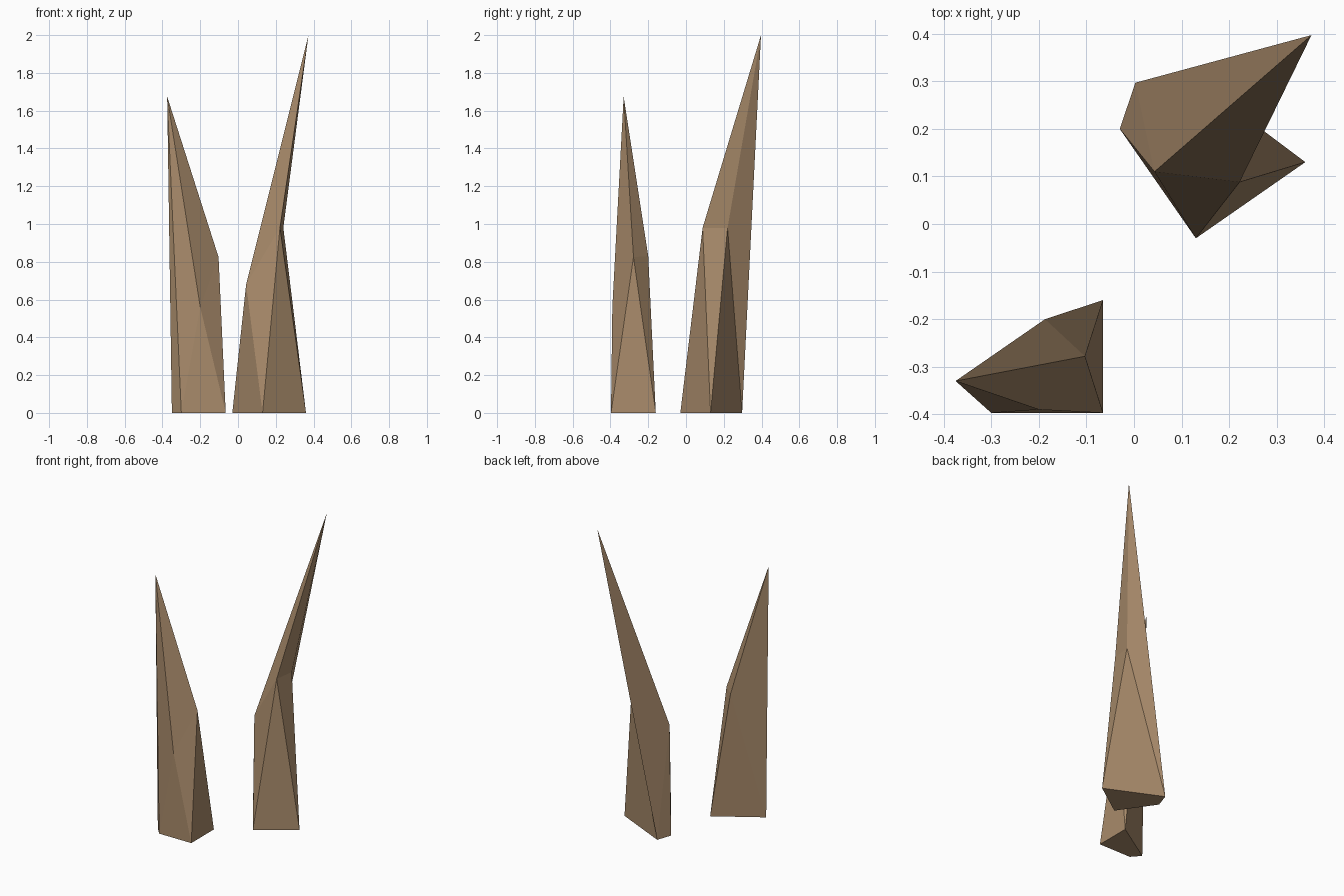
import bpy, bmesh

if "Cube" in bpy.data.objects:
    bpy.data.objects.remove(bpy.data.objects["Cube"])

# One flat wood/stone brown for both shards
brown = bpy.data.materials.new("warm_brown")
brown.diffuse_color = (0.39, 0.255, 0.145, 1.0)
brown.use_nodes = True
brown.node_tree.nodes["Principled BSDF"].inputs["Base Color"].default_value = brown.diffuse_color


def spike(name, base, shoulders, tip, sides):
    """Faceted shard: ground polygon, shoulder points and a tip.
    Sides use letters: digits = base corners, a.. = shoulders, T = tip."""
    bm = bmesh.new()
    pts = {str(i): bm.verts.new((x, y, 0)) for i, (x, y) in enumerate(base)}
    pts.update({"abc"[i]: bm.verts.new(p) for i, p in enumerate(shoulders)})
    pts["T"] = bm.verts.new(tip)
    bm.faces.new([pts[str(i)] for i in range(len(base))])
    for side in sides.split():
        bm.faces.new([pts[k] for k in side])
    bmesh.ops.recalc_face_normals(bm, faces=bm.faces)
    mesh = bpy.data.meshes.new(name)
    bm.to_mesh(mesh)
    bm.free()
    mesh.materials.append(brown)
    bpy.context.collection.objects.link(bpy.data.objects.new(name, mesh))


# Tall shard leaning to the back right
spike("tall_spike",
      [(0.13, -0.03), (0.36, 0.13), (0.003, 0.297), (-0.03, 0.20)],
      [(0.043, 0.11, 0.68), (0.222, 0.088, 0.98), (0.24, 0.22, 0.98)],
      (0.373, 0.397, 2.0),
      "01b 1cb cTb 12c 2Tc 23a 2aT 30a 0ba abT")

# Short shard leaning to the left
spike("short_spike",
      [(-0.30, -0.397), (-0.065, -0.397), (-0.065, -0.16), (-0.35, -0.34)],
      [(-0.103, -0.278, 0.825), (-0.187, -0.20, 0.83), (-0.20, -0.39, 0.56)],
      (-0.375, -0.33, 1.675),
      "12a 2ba abT 23b 3Tb 30T 0cT 01c 1ac caT")
